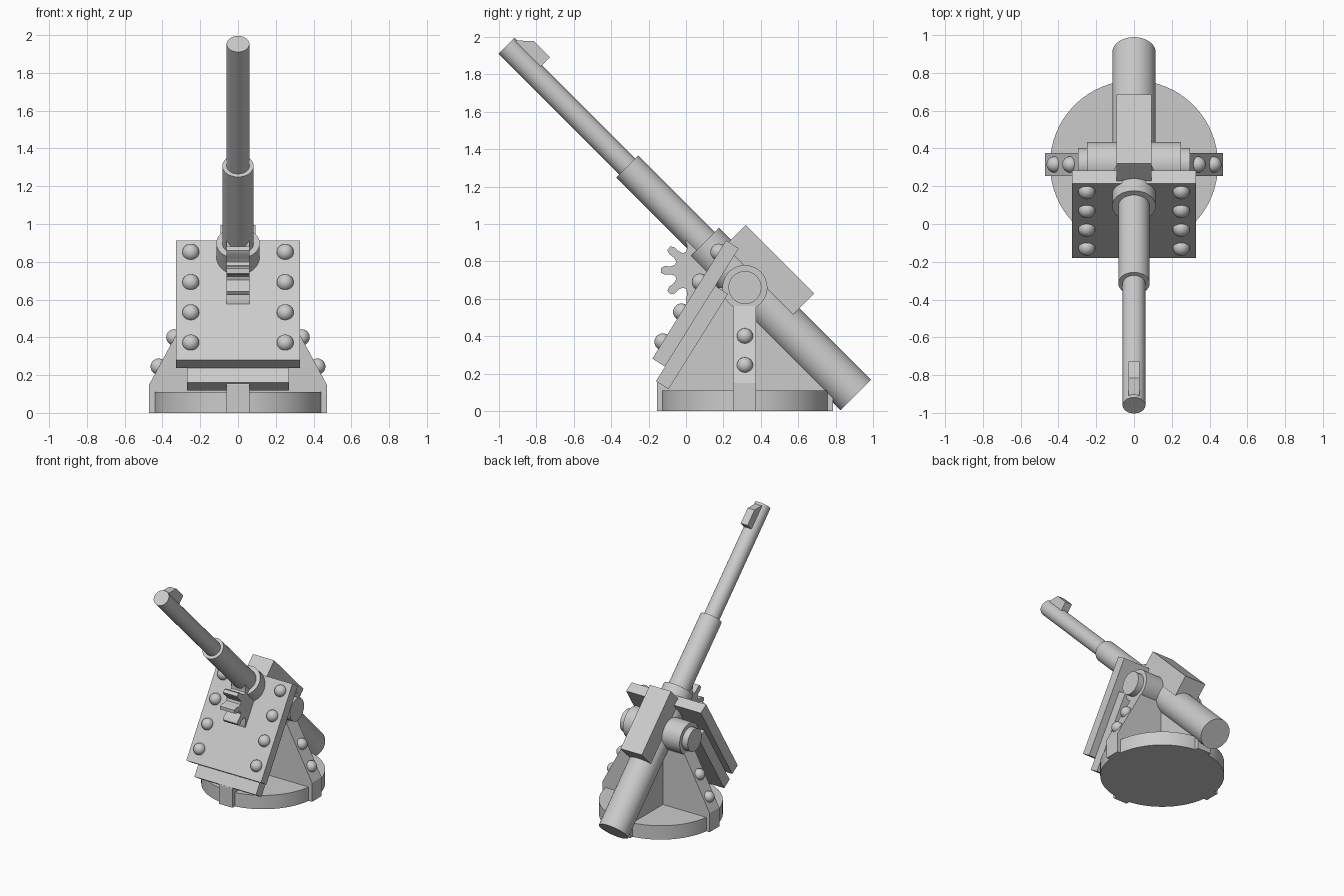
import bpy, bmesh, math
from mathutils import Vector, Matrix

cube = bpy.data.objects.get("Cube")
if cube:
    bpy.data.objects.remove(cube, do_unlink=True)

grey = bpy.data.materials.new("plain_grey")
grey.use_nodes = True
colour = (0.6, 0.6, 0.6, 1)
grey.diffuse_color = colour
grey.node_tree.nodes["Principled BSDF"].inputs["Base Color"].default_value = colour

PIVOT = Vector((0, 0.315, 0.66))      # trunnion centre
ALONG = Vector((0, 1, -1)).normalized()  # muzzle to breech
UP = Vector((0, 1, 1)).normalized()      # above the barrel
ORIGIN = Vector((0, 0.4965, 0.4965))     # point on the barrel axis
X, Y, Z = Vector((1, 0, 0)), Vector((0, 1, 0)), Vector((0, 0, 1))


def finish(name, bm, smooth=False):
    bmesh.ops.recalc_face_normals(bm, faces=bm.faces)
    mesh = bpy.data.meshes.new(name)
    bm.to_mesh(mesh)
    bm.free()
    mesh.materials.append(grey)
    obj = bpy.data.objects.new(name, mesh)
    bpy.context.collection.objects.link(obj)
    if smooth:
        bpy.ops.object.select_all(action="DESELECT")
        obj.select_set(True)
        bpy.context.view_layer.objects.active = obj
        bpy.ops.object.shade_smooth_by_angle(angle=math.radians(35))
    return obj


def prism(name, profile, half, u=Y, v=Z, origin=Vector(), smooth=False):
    """Extrude a profile in the u, v plane by half to both sides."""
    bm = bmesh.new()
    side = u.cross(v)
    verts = [bm.verts.new(origin + u * a + v * b - side * half) for a, b in profile]
    face = bm.faces.new(verts)
    out = bmesh.ops.extrude_face_region(bm, geom=[face])["geom"]
    moved = [g for g in out if isinstance(g, bmesh.types.BMVert)]
    bmesh.ops.translate(bm, verts=moved, vec=side * half * 2)
    return finish(name, bm, smooth)


def rod(name, start, end, radius, segments=48):
    bm = bmesh.new()
    axis = end - start
    turn = Z.rotation_difference(axis).to_matrix().to_4x4()
    bmesh.ops.create_cone(bm, cap_ends=True, segments=segments, radius1=radius,
                          radius2=radius, depth=axis.length,
                          matrix=Matrix.Translation((start + end) / 2) @ turn)
    return finish(name, bm, True)


def rivet(name, place, radius=0.043):
    bm = bmesh.new()
    bmesh.ops.create_uvsphere(bm, u_segments=20, v_segments=12, radius=radius,
                              matrix=Matrix.Translation(place))
    return finish(name, bm, True)


# Round base
centre = Vector((0, PIVOT.y, 0))
rod("base_disc", centre, centre + Z * 0.11, 0.445, 64)

# Crossed support walls
wall = [(-0.47, 0), (0.47, 0), (0.47, 0.15), (0.195, 0.66), (-0.195, 0.66), (-0.47, 0.15)]
prism("side_support", wall, 0.06, X, Z, centre)
prism("lengthwise_support", wall, 0.06, Y, Z, centre)

# Sloping shield plates
lean = Vector((0, 0.53, 0.85)).normalized()
back = Vector((0, 0.85, -0.53)).normalized()


def plate(name, corner, height, half):
    prism(name, [(0, 0), (0.08, 0), (0.08, height), (0, height)], half, back, lean, corner)


shield_corner = Vector((0, -0.18, 0.28))
plate("shield", shield_corner, 0.745, 0.327)
plate("shield_backing", shield_corner + back * 0.08 - lean * 0.092, 0.6, 0.27)

# Rivets on the shield and supports
for side, word in ((1, "left"), (-1, "right")):
    for z in (0.37, 0.53, 0.69, 0.85):
        on_shield = shield_corner + lean * ((z - shield_corner.z) / lean.z)
        rivet("shield_rivet_" + word, on_shield + X * side * 0.25, 0.045)
    for x, z in ((0.42, 0.245), (0.337, 0.4)):
        rivet("support_rivet_" + word, centre + X * side * x + Z * z)

# Trunnion
rod("trunnion", PIVOT - X * 0.248, PIVOT + X * 0.248, 0.12)
rod("trunnion_caps", PIVOT - X * 0.297, PIVOT + X * 0.297, 0.088)

# Stepped barrel
for name, front, rear, radius in (("breech_tube", -0.568, 0.582, 0.115),
                                  ("barrel_sleeve", -1.147, -0.5, 0.083),
                                  ("barrel", -2.06, -1.1, 0.06)):
    rod(name, ORIGIN + ALONG * front, ORIGIN + ALONG * rear, radius)

# Breech housing and front sight
prism("breech_housing", [(-0.477, 0), (0.04, 0), (0.04, 0.228), (-0.477, 0.228)],
      0.093, ALONG, UP, ORIGIN)
prism("front_sight", [(-2.04, 0.04), (-1.852, 0.04), (-1.852, 0.121), (-1.976, 0.121),
                      (-2.04, 0.058)], 0.03, ALONG, UP, ORIGIN)

# Elevating gear
teeth = 9
tooth = ((-15, 0.112), (-9, 0.135), (-8, 0.165), (-4, 0.185), (4, 0.185), (8, 0.165),
         (9, 0.135), (15, 0.112))
outline = []
for i in range(teeth):
    for offset, radius in tooth:
        angle = math.radians(180 + i * 360 / teeth + offset)
        outline.append((radius * math.cos(angle), radius * math.sin(angle)))
prism("elevating_gear", outline, 0.062, Y, Z, Vector((0, 0.05, 0.752)), True)
